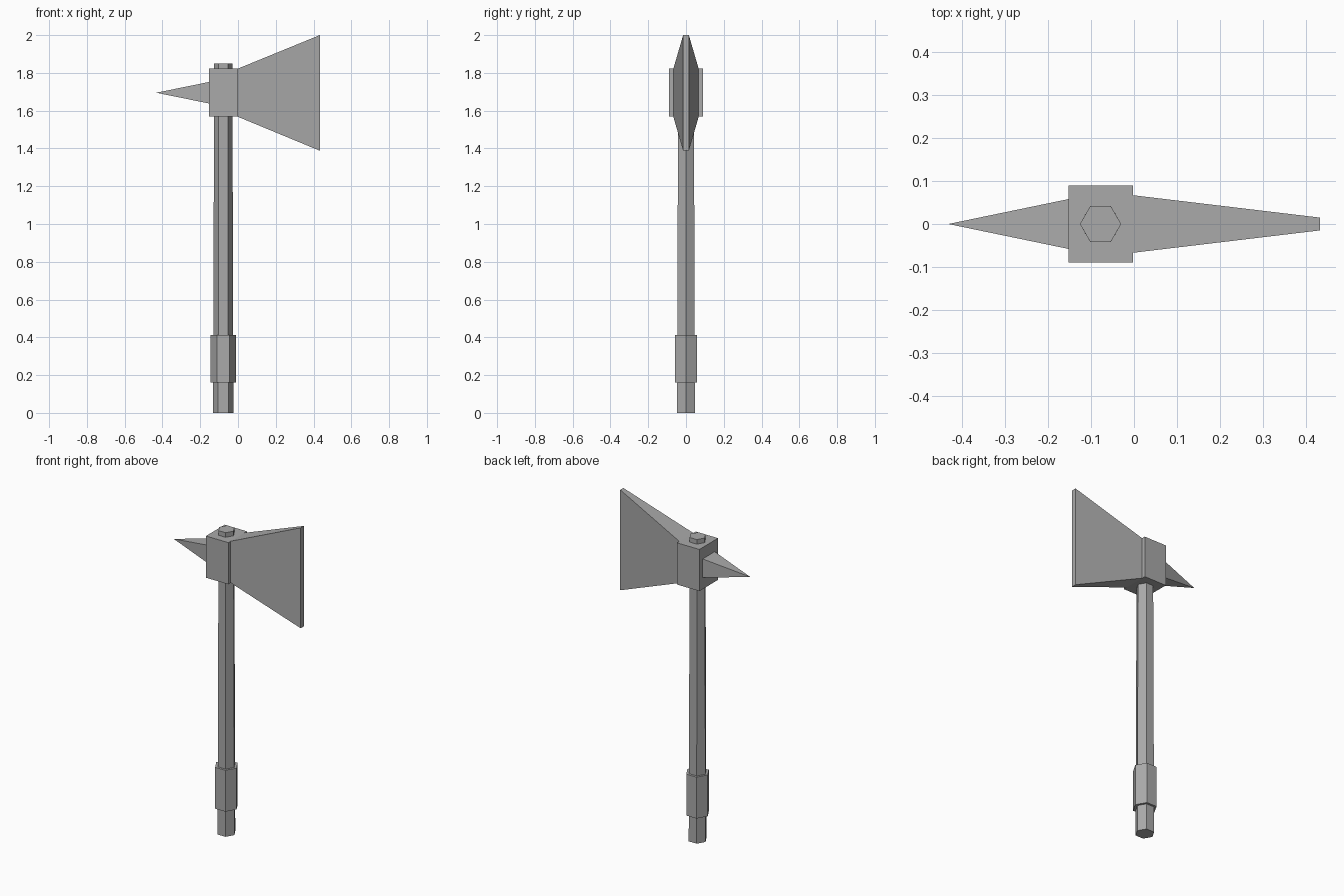
import bpy, bmesh, math
from mathutils import Vector

if "Cube" in bpy.data.objects:
    bpy.data.objects.remove(bpy.data.objects["Cube"])

grey = bpy.data.materials.new("plain_grey")
grey.diffuse_color = (0.40, 0.40, 0.40, 1)
grey.use_nodes = True
grey.node_tree.nodes["Principled BSDF"].inputs["Base Color"].default_value = grey.diffuse_color
AXIS_X = -0.078  # handle centre line


def finish(name, bm):
    bmesh.ops.recalc_face_normals(bm, faces=bm.faces)
    mesh = bpy.data.meshes.new(name)
    bm.to_mesh(mesh)
    bm.free()
    mesh.materials.append(grey)
    obj = bpy.data.objects.new(name, mesh)
    bpy.context.collection.objects.link(obj)
    return obj


def loft(name, rings):
    """Join rings of points into a closed solid; a one-point ring is a tip."""
    bm = bmesh.new()
    loops = [[bm.verts.new(p) for p in ring] for ring in rings]
    for a, b in zip(loops, loops[1:]):
        n = len(a)
        for i in range(n):
            j = (i + 1) % n
            bm.faces.new((a[i], a[j], b[0]) if len(b) == 1 else (a[i], a[j], b[j], b[i]))
    for ring in (loops[0], loops[-1]):
        if len(ring) > 2:
            bm.faces.new(ring)
    return finish(name, bm)


def hexagon(r, z):
    return [(AXIS_X + r * math.cos(math.radians(60 * i)),
             r * math.sin(math.radians(60 * i)), z) for i in range(6)]


def rect(x, half_y, z0, z1):
    return [(x, -half_y, z0), (x, half_y, z0), (x, half_y, z1), (x, -half_y, z1)]


# Tapered six-sided handle and its grip sleeve
loft("handle", [hexagon(0.054, 0), hexagon(0.048, 1.85)])
loft("grip", [hexagon(0.0685, 0.16), hexagon(0.0685, 0.412)])

# Head block, flared blade and back spike
loft("head_block", [rect(-0.153, 0.09, 1.568, 1.822), rect(-0.002, 0.09, 1.568, 1.822)])
loft("blade", [rect(-0.002, 0.067, 1.568, 1.822), rect(0.433, 0.015, 1.388, 2.0)])
loft("spike", [rect(-0.153, 0.058, 1.638, 1.752), [(-0.433, 0, 1.695)]])
